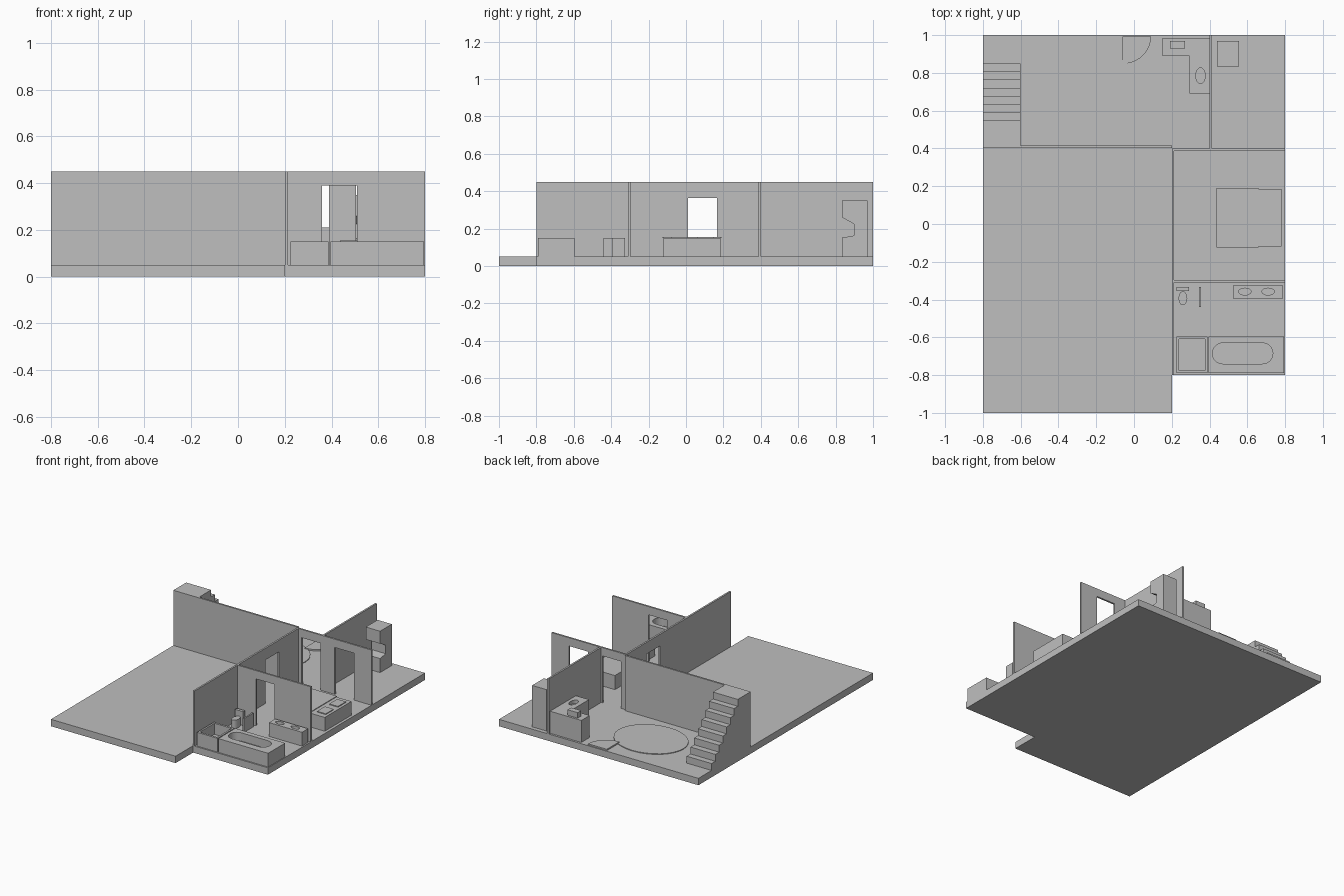
import bpy
import bmesh
from math import cos, sin, pi
from mathutils import Vector

cube = bpy.data.objects.get("Cube")
if cube:
    bpy.data.objects.remove(cube, do_unlink=True)

FLOOR, TOP = 0.05, 0.45
THICK = 0.013
SEAT = 0.15

grey = bpy.data.materials.new("plain grey")
grey.use_nodes = True
colour = (0.52, 0.52, 0.52, 1)
grey.diffuse_color = colour
grey.node_tree.nodes["Principled BSDF"].inputs["Base Color"].default_value = colour


def prism(name, points, axis, low, high):
    """Extrude a flat outline along an axis, from low to high."""
    def place(p):
        a, b = p
        return {"x": (low, a, b), "y": (a, low, b), "z": (a, b, low)}[axis]
    bm = bmesh.new()
    face = bm.faces.new([bm.verts.new(place(p)) for p in points])
    extruded = bmesh.ops.extrude_face_region(bm, geom=[face])
    shift = Vector([(high - low) * (axis == k) for k in "xyz"])
    moved = [g for g in extruded["geom"] if isinstance(g, bmesh.types.BMVert)]
    bmesh.ops.translate(bm, verts=moved, vec=shift)
    bmesh.ops.recalc_face_normals(bm, faces=bm.faces)
    mesh = bpy.data.meshes.new(name)
    bm.to_mesh(mesh)
    bm.free()
    mesh.materials.append(grey)
    obj = bpy.data.objects.new(name, mesh)
    bpy.context.collection.objects.link(obj)
    return obj


def box(name, x0, x1, y0, y1, z0, z1):
    return prism(name, [(x0, y0), (x1, y0), (x1, y1), (x0, y1)], "z", z0, z1)


def arc(cx, cy, rx, ry, start=0, end=2 * pi, steps=32):
    return [(cx + rx * cos(start + (end - start) * i / steps),
             cy + ry * sin(start + (end - start) * i / steps)) for i in range(steps + 1)]


def oval(name, cx, cy, rx, ry, z0, z1):
    return smooth(prism(name, arc(cx, cy, rx, ry)[:-1], "z", z0, z1))


def select(obj):
    bpy.ops.object.select_all(action="DESELECT")
    obj.select_set(True)
    bpy.context.view_layer.objects.active = obj


def smooth(obj):
    select(obj)
    bpy.ops.object.shade_smooth_by_angle()
    return obj


def carve(obj, cutter):
    """Cut a recess, then discard the cutter."""
    select(obj)
    mod = obj.modifiers.new("recess", "BOOLEAN")
    mod.operation, mod.solver, mod.object = "DIFFERENCE", "EXACT", cutter
    bpy.ops.object.modifier_apply(modifier=mod.name)
    bpy.data.objects.remove(cutter, do_unlink=True)


def wall(name, axis, at, start, end, doors=()):
    """Thin wall whose lower edge is notched by doors (from, to, height)."""
    points = [(start, TOP), (start, FLOOR)]
    for a, b, height in doors:
        points += [(a, FLOOR), (a, height), (b, height), (b, FLOOR)]
    points += [(end, FLOOR), (end, TOP)]
    return prism(name, points, axis, at, at + THICK)


# Floor slab with one corner missing
prism("floor_slab", [(-0.8, -1), (0.2, -1), (0.2, -0.8), (0.8, -0.8), (0.8, 1), (-0.8, 1)],
      "z", 0, FLOOR)

# Walls and doorways
wall("hall_wall", "y", 0.402, -0.8, 0.2)
wall("long_wall", "x", 0.2, -0.8, 0.4, [(0.01, 0.165, 0.365)])
wall("bathroom_wall", "y", -0.31, 0.213, 0.8, [(0.36, 0.51, 0.39)])
wall("bedroom_wall", "y", 0.387, 0.2, 0.8, [(0.24, 0.39, 0.39), (0.505, 0.66, 0.39)])
wall("back_room_wall", "x", 0.4, 0.4, 1)

# Staircase
STEPS, RISE, TREAD = 8, 0.05, 0.043
profile = [(0.402, FLOOR), (0.85, FLOOR)]
for i in range(STEPS):
    y = 0.85 - i * TREAD
    profile += [(y, FLOOR + (i + 1) * RISE)]
    profile += [(y - TREAD if i < STEPS - 1 else 0.402, FLOOR + (i + 1) * RISE)]
prism("staircase", profile, "x", -0.8, -0.6)

# Hall: rug, door mat, corner counter with basin and a small appliance
oval("round_rug", -0.2, 0.686, 0.26, 0.215, FLOOR, FLOOR + 0.005)
smooth(prism("door_mat", [(-0.06, 0.993)] + arc(-0.06, 0.993, 0.15, 0.145, -pi / 2, 0, 12),
             "z", FLOOR, FLOOR + 0.01))
counter = prism("corner_counter", [(0.15, 0.89), (0.295, 0.89), (0.295, 0.69),
                                   (0.4, 0.69), (0.4, 0.985), (0.15, 0.985)], "z", FLOOR, 0.21)
carve(counter, oval("basin_cutter", 0.352, 0.785, 0.025, 0.042, 0.185, 0.25))
box("counter_appliance", 0.19, 0.27, 0.93, 0.97, 0.21, 0.25)

# Back room: tall cabinet with a notched front
prism("tall_cabinet", [(0.97, FLOOR), (0.97, 0.35), (0.835, 0.35), (0.835, 0.26),
                       (0.898, 0.225), (0.898, 0.163), (0.835, 0.152), (0.835, FLOOR)],
      "x", 0.44, 0.555)

# Bed
box("bed", 0.44, 0.78, -0.12, 0.185, FLOOR, SEAT)
box("blanket", 0.437, 0.66, -0.125, 0.19, SEAT, SEAT + 0.005)
for i, y in enumerate((-0.035, 0.105)):
    box(f"pillow_{i + 1}", 0.69, 0.76, y - 0.045, y + 0.045, SEAT, SEAT + 0.006)

# Bathroom: vanity with two basins
vanity = box("vanity", 0.525, 0.79, -0.395, -0.325, FLOOR, SEAT)
for x in (0.587, 0.71):
    carve(vanity, oval("basin_cutter", x, -0.358, 0.033, 0.018, 0.125, 0.2))

# Toilet and screen
box("toilet_tank", 0.225, 0.29, -0.355, -0.333, FLOOR, SEAT)
oval("toilet_bowl", 0.259, -0.393, 0.023, 0.037, FLOOR, 0.11)
box("screen", 0.345, 0.356, -0.44, -0.333, FLOOR, SEAT)

# Bathtub with a long rounded basin
tub = box("bathtub", 0.395, 0.795, -0.79, -0.595, FLOOR, SEAT)
basin = arc(0.68, -0.685, 0.055, 0.055, -pi / 2, pi / 2, 16)
basin += arc(0.47, -0.685, 0.055, 0.055, pi / 2, 3 * pi / 2, 16)
carve(tub, smooth(prism("tub_cutter", basin, "z", 0.09, 0.2)))

# Shower tray
shower = box("shower_tray", 0.225, 0.388, -0.79, -0.595, FLOOR, SEAT)
carve(shower, box("shower_cutter", 0.238, 0.375, -0.775, -0.61, 0.07, 0.2))
